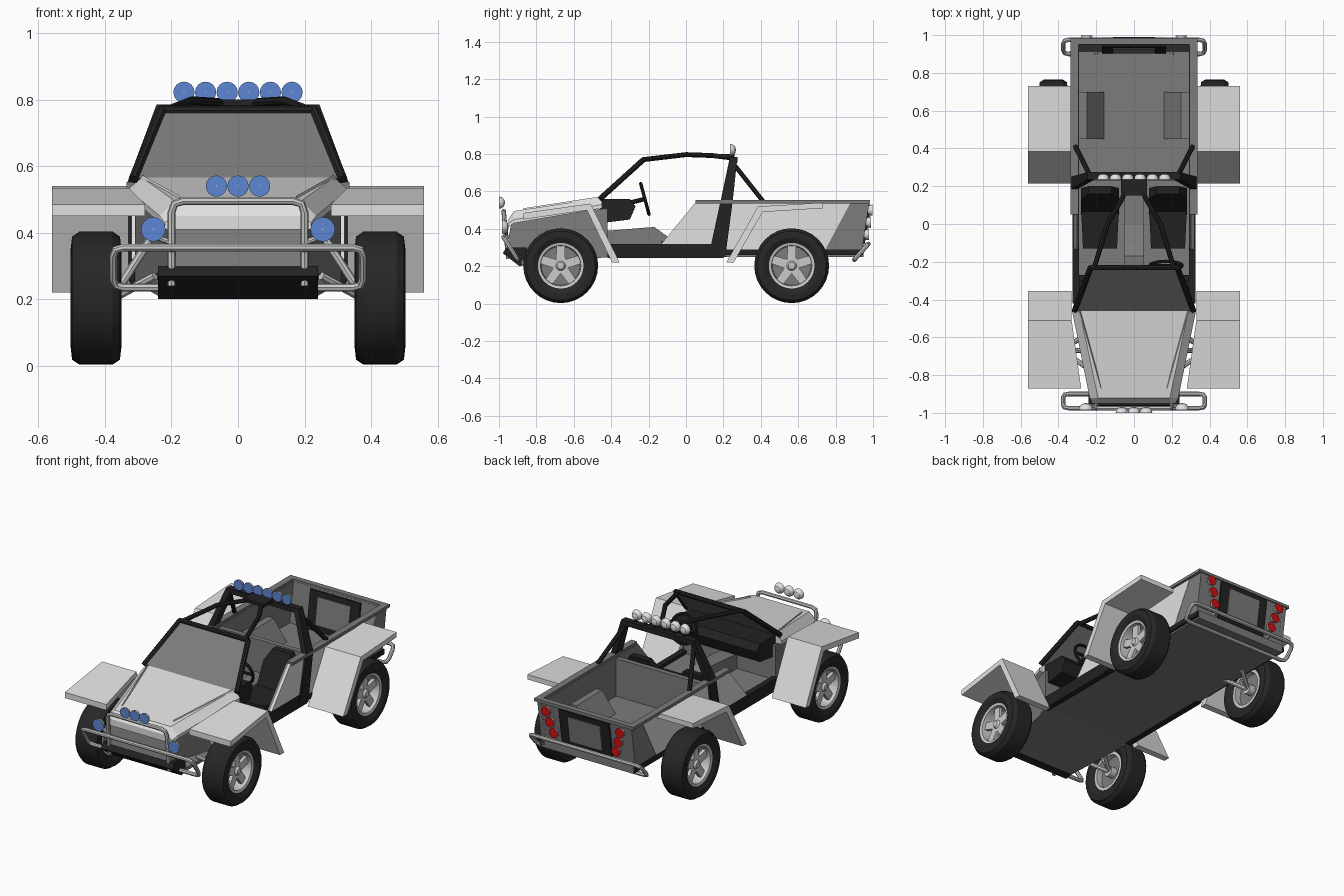
import bpy, bmesh
from math import sin, cos, pi
from mathutils import Vector

default_cube = bpy.data.objects.get("Cube")
if default_cube:
    bpy.data.objects.remove(default_cube, do_unlink=True)


def material(name, red, green, blue):
    mat = bpy.data.materials.new(name)
    mat.use_nodes = True
    mat.diffuse_color = (red, green, blue, 1)
    shader = next(n for n in mat.node_tree.nodes if n.type == 'BSDF_PRINCIPLED')
    shader.inputs["Base Color"].default_value = (red, green, blue, 1)
    return mat


WHITE = material("white paint", .75, .75, .75)
GREY = material("mid grey", .2, .2, .2)
BLACK = material("black trim", .016, .016, .016)
RUBBER = material("tyre rubber", .02, .02, .02)
SILVER = material("silver metal", .6, .6, .6)
BLUE = material("blue lens", .11, .24, .65)
RED = material("red lens", .6, .005, .005)
smooth_objects = []


def add_object(name, mesh, smooth):
    obj = bpy.data.objects.new(name, mesh)
    bpy.context.scene.collection.objects.link(obj)
    if smooth:
        smooth_objects.append(obj)
    return obj


def sides(name, mirror):
    return (("left_" + name, 1), ("right_" + name, -1)) if mirror else ((name, 1),)


def loft(name, rings, *mats, bands=None, smooth=False, mirror=False, closed=False):
    """Skin a list of equal rings; bands gives a material index per strip."""
    for label, side in sides(name, mirror):
        bm = bmesh.new()
        rows = [[bm.verts.new((x * side, y, z)) for x, y, z in ring] for ring in rings]
        pairs = list(zip(rows, rows[1:] + rows[:1])) if closed else list(zip(rows, rows[1:]))
        for band, (a, b) in enumerate(pairs):
            for i in range(len(a)):
                j = (i + 1) % len(a)
                face = bm.faces.new((a[i], a[j], b[j], b[i]))
                face.material_index = bands[band] if bands else 0
        if not closed:
            bm.faces.new(rows[0])
            bm.faces.new(rows[-1])
        bmesh.ops.recalc_face_normals(bm, faces=bm.faces)
        mesh = bpy.data.meshes.new(label)
        bm.to_mesh(mesh)
        bm.free()
        for mat in mats:
            mesh.materials.append(mat)
        add_object(label, mesh, smooth)


def prism(name, profile, x_in, x_out, mat, mirror=False):
    """Extrude a side profile of (y, z) points across x."""
    loft(name, [[(x, y, z) for y, z in profile] for x in (x_in, x_out)], mat, mirror=mirror)


def box(name, xs, ys, zs, mat, mirror=False):
    (y, v), (z, w) = ys, zs
    prism(name, [(y, z), (v, z), (v, w), (y, w)], xs[0], xs[1], mat, mirror)


def lathe(name, profile, centre, axis, *mats, count=32, **options):
    """Turn (radius, offset) points about the x or y axis."""
    cx, cy, cz = centre
    rings = []
    for radius, offset in profile:
        ring = []
        for i in range(count):
            u, v = radius * cos(2 * pi * i / count), radius * sin(2 * pi * i / count)
            ring.append((cx + offset, cy + u, cz + v) if axis == 'x' else (cx + u, cy + offset, cz + v))
        rings.append(ring)
    loft(name, rings, *mats, smooth=True, **options)


def tube(name, points, radius, mat, mirror=False, cyclic=False, corner=0):
    points = [Vector(p) for p in points]
    if corner:
        path = points[:1]
        for a, b, c in zip(points, points[1:], points[2:]):
            start, end = b + (a - b).normalized() * corner, b + (c - b).normalized() * corner
            path += [start, start * .25 + b * .5 + end * .25, end]
        points = path + points[-1:]
    for label, side in sides(name, mirror):
        curve = bpy.data.curves.new(label, 'CURVE')
        curve.dimensions = '3D'
        curve.bevel_depth, curve.bevel_resolution, curve.use_fill_caps = radius, 2, True
        spline = curve.splines.new('POLY')
        spline.points.add(len(points) - 1)
        spline.use_cyclic_u = cyclic
        for target, p in zip(spline.points, points):
            target.co = (p.x * side, p.y, p.z, 1)
        curve.materials.append(mat)
        helper = bpy.data.objects.new("helper", curve)
        mesh = bpy.data.meshes.new_from_object(helper)
        bpy.data.objects.remove(helper)
        add_object(label, mesh, True)


def lamp(name, x, y, z, radius, facing, lens, mirror=False):
    """Flat lens with a domed housing behind it."""
    dome = [(.05, 0), (1, 0), (.92, .45), (.6, .85), (.05, 1)]
    lathe(name, [(r * radius, -facing * t * radius) for r, t in dome], (x, y, z), 'y',
          WHITE, lens, bands=[1, 0, 0, 0], count=16, mirror=mirror)


# Wheels and suspension
tyre = [(.118, .06), (.15, .076), (.185, .072), (.2, .05)]
tyre += [(r, -t) for r, t in reversed(tyre)]
for end, wheel_y in (("front", -.67), ("rear", .565)):
    centre = (.427, wheel_y, .203)
    lathe(end + "_tyre", tyre, centre, 'x', RUBBER, mirror=True, closed=True)
    lathe(end + "_rim", [(.12, -.06), (.122, .062), (.108, .058), (.1, -.06)], centre, 'x',
          SILVER, mirror=True, closed=True)
    lathe(end + "_brake_disc", [(.105, -.02), (.105, -.01)], centre, 'x', GREY, mirror=True)
    lathe(end + "_hub", [(.032, -.06), (.032, .03), (.018, .05)], centre, 'x', SILVER, mirror=True)
    star = []
    for arm in range(5):
        for turn, radius in ((-.2, .112), (.2, .112), (pi / 5, .042)):
            angle = pi / 2 + arm * 2 * pi / 5 + turn
            star.append((wheel_y + radius * cos(angle), centre[2] + radius * sin(angle)))
    prism(end + "_spokes", star, .445, .465, SILVER, mirror=True)
    for part, shift, height in (("leading_arm", -.09, .27), ("trailing_arm", .09, .27), ("damper", 0, .4)):
        tube(end + "_" + part, [(.25, wheel_y + shift, height), (.38, wheel_y, .2)], .013, SILVER, mirror=True)

# Fenders: folded slabs, outer and inner height per station
front_fender = [(-.87, .485, -.87, .45, .28), (-.51, .535, -.53, .5, .33), (-.355, .22, -.395, .22, .33)]
rear_fender = [(.215, .22, .255, .22, .32), (.385, .52, .41, .49, .32), (.73, .54, .73, .51, .32)]
for name, stations in (("front_fender", front_fender), ("rear_fender", rear_fender)):
    loft(name, [[(x, y, z), (.56, y, z), (.56, v, w), (x, v, w)] for y, z, v, w, x in stations],
         WHITE, mirror=True)

# Nose, hood and skid plate
loft("nose", [[(-a, y, z), (a, y, z), (b, v, w), (-b, v, w)] for a, y, z, b, v, w in
              ((.2, -.93, .455, .21, -.96, .29), (.31, -.42, .51, .31, -.42, .25))], GREY)
hood = []
for y, top, top_z, low, low_z in ((-.95, .19, .45, .22, .43), (-.92, .19, .495, .235, .45), (-.45, .29, .567, .33, .53)):
    hood.append([(-low, y, low_z - .02), (-low, y, low_z), (-top, y, top_z),
                 (top, y, top_z), (low, y, low_z), (low, y, low_z - .02)])
loft("hood", hood, WHITE)
loft("hood_ridge", [[(x, y, z - .02), (x + w, y, z - .02), (x + w / 2, y, z + .008)]
                    for x, y, z, w in ((.17, -.87, .502, .008), (.27, -.46, .565, .035))], WHITE, mirror=True)
prism("skid_plate", [(-.96, .3), (-.98, .27), (-.89, .2), (-.85, .21), (-.85, .3)], -.24, .24, BLACK)
loft("undertray", [[(-x, y, z), (x, y, z), (x, y, z + .02), (-x, y, z + .02)]
                   for x, y, z in ((.24, -.88, .21), (.31, -.4, .25))], GREY)

# Tub, side panels and cargo bed
box("floor", (-.31, .31), (-.42, .95), (.25, .3), GREY)
box("sill", (.29, .325), (-.42, .2), (.245, .32), BLACK, mirror=True)
box("rear_chassis_rail", (.29, .325), (.2, .95), (.26, .29), BLACK, mirror=True)
side_outline = [(-.14, .31), (.05, .54), (.88, .54), (.74, .28), (-.14, .28)]
prism("side_panel", side_outline, .305, .32, WHITE, mirror=True)
prism("side_lining", side_outline, .29, .305, GREY, mirror=True)
prism("rear_corner", [(.88, .54), (.98, .54), (.94, .28), (.74, .28)], .29, .318, GREY, mirror=True)
box("bed_front_wall", (-.29, .29), (.23, .26), (.3, .53), GREY)
box("bed_side_rail", (.295, .335), (.05, .985), (.535, .553), GREY, mirror=True)
box("bed_rear_rail", (-.335, .335), (.95, .985), (.535, .553), GREY)
loft("wheel_well", [[(.16, y, .3), (.29, y, .3), (.29, y, .42), (.25, y, .42)]
                    for y in (.45, .7)], GREY, mirror=True)


# Tail wall and gate follow one slant
def tail_plate(name, half, low, high, depth, thick, mat):
    rear = [.94 + .15 * (z - .28) + depth for z in (low, high)]
    prism(name, [(rear[0], low), (rear[1], high), (rear[1] - thick, high), (rear[0] - thick, low)], -half, half, mat)


tail_plate("tail_wall", .3, .28, .54, 0, .03, GREY)
tail_plate("tailgate_frame", .17, .3, .53, .01, .05, BLACK)
tail_plate("tailgate_panel", .11, .34, .5, .016, .062, GREY)
for row in range(3):
    height = .5 - row * .065
    lamp("tail_lamp", .25 - row * .02, .965 + .15 * (height - .28), height, .03, 1, RED, mirror=True)

# Seats, tunnel, dash and steering wheel
for name, stations in (
        ("seat_cushion", ((-.13, .08, .3, .335, .09), (.08, .14, .3, .345, .1))),
        ("seat_back", ((.05, .15, .31, .31, .1), (.13, .19, .47, .47, .1), (.16, .2, .54, .54, .06)))):
    rings = []
    for y, v, z, w, half in stations:
        if name == "seat_cushion":
            rings.append([(.18 - half, y, z), (.18 + half, y, z), (.18 + half, y, w), (.18 - half, y, w)])
        else:
            rings.append([(.18 - half, y, z), (.18 + half, y, z), (.18 + half, v, w), (.18 - half, v, w)])
    loft(name, rings, BLACK, mirror=True)
prism("centre_tunnel", [(-.42, .3), (-.42, .39), (-.17, .41), (-.1, .36), (0, .33), (.23, .33), (.23, .3)], -.05, .05, GREY)
prism("dashboard", [(-.46, .56), (-.3, .56), (-.27, .52), (-.3, .45), (-.46, .43)], -.29, .29, BLACK)
wheel_centre = Vector((.17, -.22, .56))
across, along = Vector((1, 0, 0)), Vector((0, -.26, .965))
tube("steering_wheel", [wheel_centre + .085 * (across * cos(i * pi / 12) + along * sin(i * pi / 12))
                        for i in range(24)], .009, BLACK, cyclic=True)
tube("steering_spoke", [wheel_centre - across * .08, wheel_centre + across * .08], .009, BLACK)
tube("steering_column", [wheel_centre, wheel_centre + Vector((0, -.12, -.03))], .012, BLACK)

# Windscreen and roll cage
loft("windscreen", [[(-x, y, z), (x, y, z), (x, y + .008, z - .008), (-x, y + .008, z - .008)]
                    for x, y, z in ((.305, -.46, .565), (.22, -.23, .77))], GREY)
tube("windscreen_pillar", [(.315, -.46, .56), (.23, -.23, .768)], .015, BLACK, mirror=True)
tube("windscreen_header", [(-.235, -.23, .768), (.235, -.23, .768)], .014, BLACK)
loft("hoop_pillar", [[(x, y, z), (x + .035, y, z), (x + .035, v, z), (x, v, z)] for x, y, v, z in
                     ((.293, .12, .21, .25), (.298, .185, .25, .55), (.21, .235, .275, .785))], BLACK, mirror=True)
box("hoop_header", (-.24, .24), (.235, .275), (.755, .785), BLACK)
tube("roof_bar", [(.21, -.23, .77), (.14, 0, .797), (.06, .14, .792), (.03, .24, .78)], .013, BLACK, mirror=True)
box("roof_plate", (-.07, .07), (.15, .25), (.78, .8), BLACK)
tube("rear_brace", [(.235, .26, .74), (.31, .41, .55)], .013, BLACK, mirror=True)

# Bumpers, brush guard and lamps
for name, sign, inner in (("front_bumper", -1, .2), ("rear_bumper", 1, 0)):
    low, high = (.9 * sign, .235), (.975 * sign, .355 if sign < 0 else .32)
    tube(name, [(inner, *low), (.375, *low), (.375, *high), (0, *high)], .012, SILVER, mirror=True, corner=.03)
    tube(name + "_mount", [(.2, *high), (.2, .88 * sign, .29)], .01, SILVER, mirror=True)
tube("brush_guard", [(-.2, -.95, .24), (-.2, -.975, .495), (.2, -.975, .495), (.2, -.95, .24)], .012, SILVER, corner=.035)
tube("headlamp_bracket", [(.2, -.96, .37), (.255, -.965, .39)], .009, SILVER, mirror=True)
lamp("headlamp", .255, -.985, .41, .037, -1, BLUE, mirror=True)
for i in range(3):
    lamp("guard_lamp", (i - 1) * .065, -1, .54, .032, -1, BLUE)
for i in range(3):
    x = .0325 + i * .065
    lamp("roof_lamp", x, .235, .822, .032, -1, BLUE, mirror=True)
    tube("roof_lamp_stem", [(x, .25, .78), (x, .25, .81)], .008, BLACK, mirror=True)

# Smooth the round parts
bpy.ops.object.select_all(action='DESELECT')
for obj in smooth_objects:
    obj.select_set(True)
bpy.context.view_layer.objects.active = smooth_objects[0]
bpy.ops.object.shade_smooth_by_angle()
